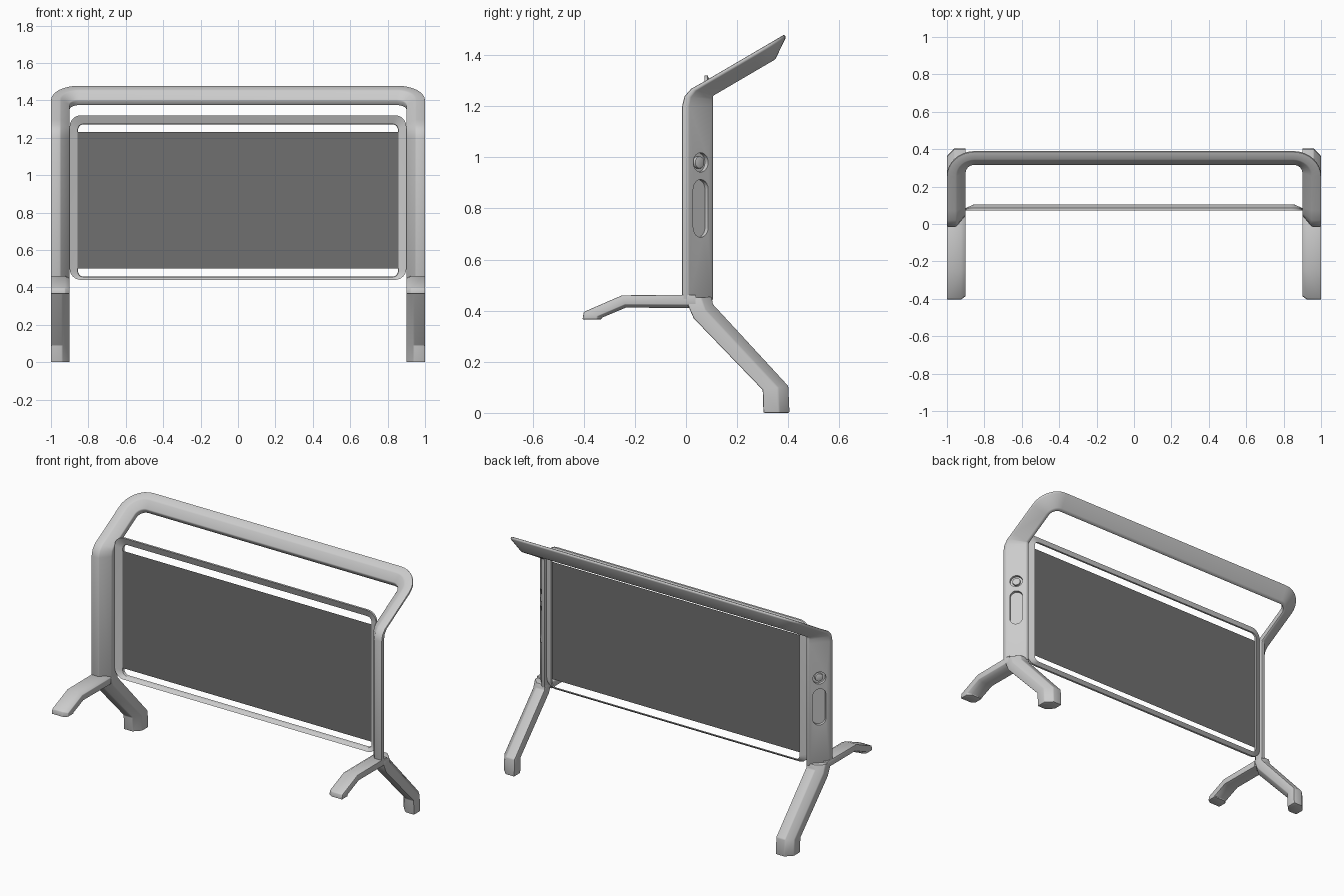
import bpy, bmesh
from math import sin, cos, pi, radians
from mathutils import Vector as V

if "Cube" in bpy.data.objects:
    bpy.data.objects.remove(bpy.data.objects["Cube"])


def loft(name, sections, cap_start=True, cap_end=True, ring=False):
    """Skin closed cross-sections into one mesh object."""
    bm = bmesh.new()
    rows = [[bm.verts.new(p) for p in s] for s in sections]
    n = len(rows[0])
    pairs = list(zip(rows, rows[1:] + rows[:1])) if ring else list(zip(rows, rows[1:]))
    for a, b in pairs:
        for i in range(n):
            j = (i + 1) % n
            bm.faces.new((a[i], a[j], b[j], b[i]))
    if not ring:
        if cap_start:
            bm.faces.new(rows[0][::-1])
        if cap_end:
            bm.faces.new(rows[-1])
    bmesh.ops.recalc_face_normals(bm, faces=bm.faces)
    me = bpy.data.meshes.new(name)
    bm.to_mesh(me)
    bm.free()
    ob = bpy.data.objects.new(name, me)
    bpy.context.collection.objects.link(ob)
    return ob


def finish(ob, bevel=0.005, mirror=True, cutter=None):
    if bevel:
        m = ob.modifiers.new("Bevel", 'BEVEL')
        m.width, m.segments, m.limit_method, m.angle_limit = bevel, 2, 'ANGLE', radians(32)
    if mirror:
        m = ob.modifiers.new("Mirror", 'MIRROR')
        m.use_clip = True
    if cutter:
        m = ob.modifiers.new("Pockets", 'BOOLEAN')
        m.operation, m.solver = 'DIFFERENCE', 'EXACT'
        m.operand_type, m.object = 'OBJECT', cutter
    bpy.ops.object.select_all(action='DESELECT')
    ob.select_set(True)
    bpy.context.view_layer.objects.active = ob
    bpy.ops.object.convert(target='MESH')
    bpy.ops.object.shade_smooth_by_angle(angle=radians(30))


def section(o, a, b, ko, ki):
    """Slanted six-sided section from outer front (o) to inner back (o + a + b)."""
    pts = [(0, 0), (0, ko), (1 - ko, 1), (1, 1), (1, 1 - ki), (ki, 0)]
    return [o + a * s + b * t for s, t in pts]


def side_sections(pairs, ko, ki):
    """Sections at the side of the frame from (front y, z), (back y, z) pairs."""
    return [section(V((1, *f)), V((-.1, 0, 0)), V((0, r[0] - f[0], r[1] - f[1])), ko, ki)
            for f, r in pairs]


def pill(w, h, depth_out, depth_in, zc, steps=10):
    """Stadium-shaped plug set square to the slanted outer face of the post."""
    nrm, tan, c = V((.76, .65, 0)), V((-.65, .76, 0)), V((.959, .057, zc))
    out = []
    for d in (depth_out, depth_in):
        pts = []
        for half in (0, 1):
            for i in range(steps + 1 - (h == 0)):
                a = half * pi + pi * i / steps
                zo = h / 2 * (1 - 2 * half)
                pts.append(c + nrm * d + tan * (w * cos(a)) + V((0, 0, zo + w * sin(a))))
        out.append(pts)
    return out


# Main frame: posts, forward bend, swept corner and top rail
KO, KI = .2, .5
secs = side_sections([((-.015, .44), (.105, .44)), ((-.015, 1.2), (.105, 1.2)),
                      ((-.006, 1.238), (.105, 1.225)), ((.02, 1.268), (.105, 1.235)),
                      ((.072, 1.297), (.105, 1.24))], KO, KI)
slope, back = V((0, .863, .505)), V((0, .033, -.057))
R = .15
centre = V((1 - R, .072, 1.297)) + slope * (.3626 - R)
for i in range(9):
    a = pi / 2 * i / 8
    d = V((cos(a), 0, 0)) + slope * sin(a)
    secs.append(section(centre + d * R, d * -.1, back, KO, KI))
secs.append([V((0, p.y, p.z)) for p in secs[-1]])
frame = loft("main_frame", secs, cap_end=False)

# Recessed grip slot and round socket on each post
cutters = []
for nm, args in (("slot_cutter", (.038, .15, .03, -.018, .80)),
                 ("socket_cutter", (.038, 0, .03, -.018, .98))):
    c = loft(nm, pill(*args))
    finish(c, bevel=0)
    c.hide_render = True
    c.hide_set(True)
    cutters.append(c)
finish(frame, cutter=cutters[0])
finish(frame, bevel=0, mirror=False, cutter=cutters[1])

# Round knobs in the sockets
finish(loft("socket_knob", pill(.024, 0, -.004, -.022, .98)), bevel=.003)

# Feet
finish(loft("front_leg", side_sections([((.04, .462), (.04, .41)), ((-.25, .46), (-.235, .412)),
                                        ((-.4, .395), (-.33, .372)),
                                        ((-.405, .366), (-.33, .366))], .75, .75)))
finish(loft("back_leg", side_sections([((-.005, .45), (.1, .455)), ((.03, .37), (.105, .425)),
                                       ((.3, .09), (.4, .105)),
                                       ((.303, 0), (.405, 0))], .6, .6)))


def round_rect(x, z0, z1, r, y, n=6):
    pts = []
    for k, (cx, cz) in enumerate([(x - r, z1 - r), (r - x, z1 - r), (r - x, z0 + r), (x - r, z0 + r)]):
        for i in range(n + 1):
            a = pi / 2 * (k + i / n)
            pts.append(V((cx + r * cos(a), y, cz + r * sin(a))))
    return pts


# Inner panel surround, slanting back toward the panel
loops = [round_rect(.9, .44, 1.32, .06, .072), round_rect(.9, .44, 1.32, .06, .085),
         round_rect(.855, .457, 1.272, .03, .105), round_rect(.857, .455, 1.274, .03, .09)]
finish(loft("panel_surround", loops, ring=True), bevel=0, mirror=False)

# Thin flat panel
bm = bmesh.new()
bm.faces.new([bm.verts.new((x, .09, z)) for x, z in
              ((-.86, .5), (.86, .5), (.86, 1.23), (-.86, 1.23))])
me = bpy.data.meshes.new("display_panel")
bm.to_mesh(me)
bm.free()
panel = bpy.data.objects.new("display_panel", me)
bpy.context.collection.objects.link(panel)
mat = bpy.data.materials.new("dark_panel")
mat.diffuse_color = (.16, .16, .16, 1)
mat.use_nodes = True
mat.node_tree.nodes["Principled BSDF"].inputs["Base Color"].default_value = mat.diffuse_color
me.materials.append(mat)
